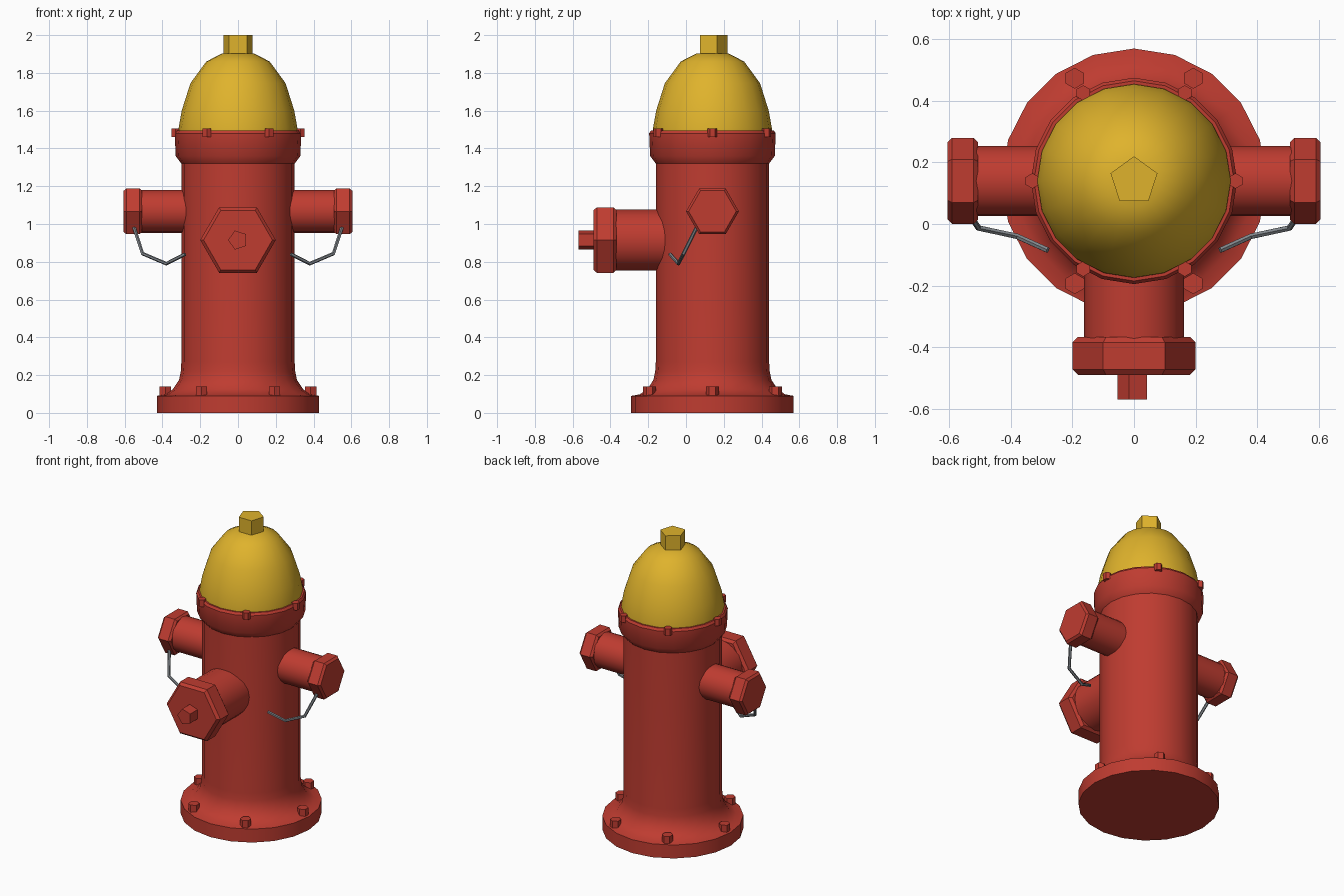
import bpy, bmesh
from math import radians, pi, sin, cos
from mathutils import Matrix, Vector

if "Cube" in bpy.data.objects:
    bpy.data.objects.remove(bpy.data.objects["Cube"])

CY = 0.14  # y of the hydrant's main axis


def material(name, rgb):
    m = bpy.data.materials.new(name)
    m.diffuse_color = (*rgb, 1)
    m.use_nodes = True
    m.node_tree.nodes["Principled BSDF"].inputs["Base Color"].default_value = m.diffuse_color
    return m


RED = material("red_paint", (0.52, 0.045, 0.03))
YELLOW = material("yellow_paint", (0.74, 0.45, 0.025))
STEEL = material("steel", (0.22, 0.24, 0.26))


def finish(obj, mat, angle=35):
    obj.data.materials.append(mat)
    bpy.ops.object.select_all(action='DESELECT')
    obj.select_set(True)
    bpy.context.view_layer.objects.active = obj
    bpy.ops.object.shade_smooth_by_angle(angle=radians(angle))
    return obj


def lathe(name, profile, sides, mat, place, phase=0.0):
    """Closed solid turned around local z from (radius, height) points."""
    bm = bmesh.new()
    rings = [[bm.verts.new((r * cos(phase + 2 * pi * i / sides),
                            r * sin(phase + 2 * pi * i / sides), z))
              for i in range(sides)] for r, z in profile]
    for a, b in zip(rings, rings[1:]):
        for i in range(sides):
            j = (i + 1) % sides
            bm.faces.new((a[i], a[j], b[j], b[i]))
    bm.faces.new(rings[0][::-1])
    bm.faces.new(rings[-1])
    bmesh.ops.recalc_face_normals(bm, faces=bm.faces)
    bm.transform(place)
    mesh = bpy.data.meshes.new(name)
    bm.to_mesh(mesh)
    bm.free()
    obj = bpy.data.objects.new(name, mesh)
    bpy.context.collection.objects.link(obj)
    return finish(obj, mat)


def cap_profile(r, z0, z1, c=0.014):
    return [(r - c, z0), (r, z0 + c), (r, z1 - c), (r - c, z1)]


axis = Matrix.Translation((0, CY, 0))

# Barrel with flanged foot and collar
lathe("barrel", [(0.43, 0), (0.43, 0.09), (0.385, 0.098), (0.345, 0.125),
                 (0.312, 0.175), (0.303, 0.22), (0.30, 0.27), (0.30, 1.32),
                 (0.33, 1.36), (0.335, 1.48), (0.325, 1.495)],
      20, RED, axis, pi / 2)

# Dome and its five-sided nut
lathe("dome", [(0.315, 1.48), (0.314, 1.51), (0.298, 1.60), (0.252, 1.745),
               (0.168, 1.86), (0.085, 1.903)], 20, YELLOW, axis, pi / 2)
lathe("top_nut", [(0.08, 1.89), (0.08, 2.0)], 5, YELLOW, axis, pi / 2)

# Rings of six bolts on foot and collar
for name, ring, r, z0, z1 in (("foot_bolt", 0.385, 0.034, 0.08, 0.14),
                              ("collar_bolt", 0.33, 0.025, 1.46, 1.506)):
    for k in range(6):
        a = k * pi / 3
        spot = Matrix.Translation((ring * cos(a), CY + ring * sin(a), 0))
        lathe(f"{name}_{k + 1}", [(r, z0), (r, z1)], 6, RED, spot, a + pi / 2)

# Side outlets, caps and chains
for side, s in (("right", 1), ("left", -1)):
    place = Matrix.Translation((0, CY, 1.067)) @ Matrix.Rotation(s * pi / 2, 4, 'Y')
    lathe(f"{side}_outlet", [(0.114, 0.2), (0.114, 0.515)], 20, RED, place)
    lathe(f"{side}_cap", cap_profile(0.14, 0.507, 0.605), 6, RED, place, pi / 2)

    curve = bpy.data.curves.new(f"{side}_chain", 'CURVE')
    curve.dimensions = '3D'
    curve.bevel_depth = 0.01
    curve.bevel_resolution = 1
    curve.use_fill_caps = True
    spline = curve.splines.new('POLY')
    path = [(0.55, 0.055, 0.98), (0.505, -0.013, 0.843),
            (0.38, -0.04, 0.79), (0.28, -0.085, 0.84)]
    spline.points.add(len(path) - 1)
    for p, (x, y, z) in zip(spline.points, path):
        p.co = (s * x, y, z, 1)
    chain = bpy.data.objects.new(f"{side}_chain", curve)
    bpy.context.collection.objects.link(chain)
    chain.select_set(True)
    bpy.context.view_layer.objects.active = chain
    bpy.ops.object.select_all(action='DESELECT')
    chain.select_set(True)
    bpy.ops.object.convert(target='MESH')
    finish(bpy.context.view_layer.objects.active, STEEL)

# Large front outlet, cap and nut
front = Matrix.Translation((0, 0, 0.915)) @ Matrix.Rotation(pi / 2, 4, 'X')
lathe("front_outlet", [(0.162, 0.05), (0.162, 0.38)], 20, RED, front)
lathe("front_cap", cap_profile(0.20, 0.367, 0.49, 0.018), 6, RED, front)
lathe("front_nut", [(0.053, 0.48), (0.053, 0.57)], 5, RED, front, pi)
